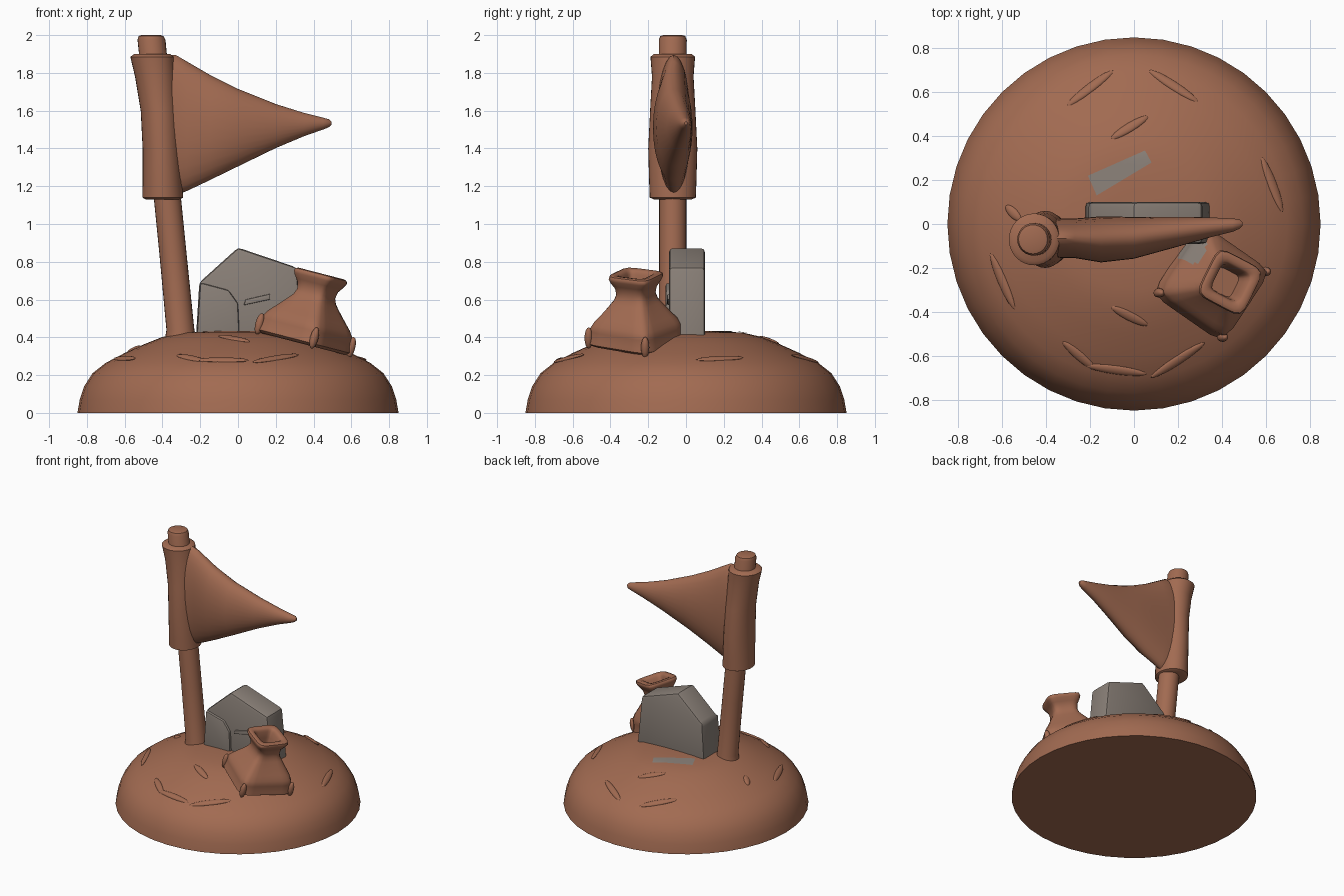
import bpy, bmesh, math
from mathutils import Vector, Matrix

if "Cube" in bpy.data.objects:
    bpy.data.objects.remove(bpy.data.objects["Cube"])


def material(name, rgb):
    m = bpy.data.materials.new(name)
    m.diffuse_color = (*rgb, 1)
    m.use_nodes = True
    m.node_tree.nodes["Principled BSDF"].inputs["Base Color"].default_value = m.diffuse_color
    return m


CLAY = material("clay_brown", (0.36, 0.146, 0.083))
STONE = material("stone_grey", (0.255, 0.217, 0.188))


def finish(name, bm, mats, angle=40):
    bmesh.ops.recalc_face_normals(bm, faces=bm.faces[:])
    me = bpy.data.meshes.new(name)
    bm.to_mesh(me)
    bm.free()
    ob = bpy.data.objects.new(name, me)
    bpy.context.collection.objects.link(ob)
    for m in mats:
        me.materials.append(m)
    bpy.ops.object.select_all(action='DESELECT')
    ob.select_set(True)
    bpy.context.view_layer.objects.active = ob
    bpy.ops.object.shade_smooth_by_angle(angle=math.radians(angle))
    return ob


def loft(rings):
    """Skin a list of equal-length point rings and cap both ends."""
    bm = bmesh.new()
    vs = [[bm.verts.new(p) for p in r] for r in rings]
    n = len(rings[0])
    for a, b in zip(vs, vs[1:]):
        for i in range(n):
            j = (i + 1) % n
            bm.faces.new((a[i], a[j], b[j], b[i]))
    bm.faces.new(vs[0])
    bm.faces.new(vs[-1])
    return bm


def circle(cx, cy, z, rx, ry=None, n=32):
    ry = ry or rx
    return [(cx + rx * math.cos(2 * math.pi * i / n),
             cy + ry * math.sin(2 * math.pi * i / n), z) for i in range(n)]


# Mound
PROFILE = [(0.85, 0), (0.838, 0.07), (0.815, 0.14), (0.77, 0.21), (0.7, 0.265), (0.6, 0.317),
           (0.5, 0.362), (0.4, 0.402), (0.3, 0.425), (0.15, 0.433), (0.01, 0.436)]


def ground(x, y):
    r = math.hypot(x, y)
    for (r1, z1), (r0, z0) in zip(PROFILE, PROFILE[1:]):
        if r >= r0:
            return z0 + (z1 - z0) * (r - r0) / (r1 - r0)
    return PROFILE[-1][1]


finish("mound", loft([circle(0, 0, z, r, n=40) for r, z in PROFILE]), [CLAY])

# Low ridges scattered on the mound: x, y, length, angle
RIDGES = [(-0.2, 0.62, 0.27, 42), (0.18, 0.63, 0.27, -37), (-0.02, 0.44, 0.2, 35),
          (0.63, 0.18, 0.27, -68), (-0.6, -0.26, 0.28, -67), (-0.55, 0.05, 0.1, -40),
          (-0.02, -0.42, 0.19, -30), (-0.25, -0.6, 0.2, -45), (-0.08, -0.665, 0.28, -8),
          (0.2, -0.62, 0.3, 37)]
bm = bmesh.new()
for x, y, length, ang in RIDGES:
    e = 0.02
    nrm = Vector((ground(x - e, y) - ground(x + e, y),
                  ground(x, y - e) - ground(x, y + e), 2 * e)).normalized()
    t = Vector((math.cos(math.radians(ang)), math.sin(math.radians(ang)), 0))
    t = (t - nrm * t.dot(nrm)).normalized()
    s = nrm.cross(t)
    rot = Matrix((t, s, nrm)).transposed().to_4x4()
    mat = (Matrix.Translation((x, y, ground(x, y) - 0.001)) @ rot
           @ Matrix.Diagonal((length / 2, 0.022, 0.011, 1)))
    bmesh.ops.create_uvsphere(bm, u_segments=16, v_segments=8, radius=1, matrix=mat)
finish("mound_ridges", bm, [CLAY])

# Grey patch lying on the mound behind the rock
corners = [Vector(c) for c in ((-0.17, 0.13), (0.08, 0.28), (0.05, 0.335), (-0.21, 0.22))]
bm = bmesh.new()
N = 6
grid = []
for i in range(N + 1):
    for j in range(N + 1):
        u, v = i / N, j / N
        p = corners[0].lerp(corners[1], u).lerp(corners[3].lerp(corners[2], u), v)
        grid.append(bm.verts.new((p.x, p.y, ground(p.x, p.y) + 0.004)))
for i in range(N):
    for j in range(N):
        k = i * (N + 1) + j
        bm.faces.new((grid[k], grid[k + N + 1], grid[k + N + 2], grid[k + 1]))
finish("ground_patch", bm, [STONE])

# Leaning pole
pole = [(-0.303, 0.38, 0.085), (-0.305, 0.44, 0.074), (-0.345, 0.85, 0.072), (-0.40, 1.4, 0.072),
        (-0.458, 1.975, 0.074), (-0.46, 1.995, 0.066), (-0.46, 2.0, 0.05)]
finish("flag_pole", loft([circle(x, -0.07, z, r, n=24) for x, z, r in pole]), [CLAY])

# Flag sleeve: centre x, z, radius x, radius y
sleeve = [(-0.398, 1.13, 0.09, 0.1), (-0.398, 1.14, 0.108, 0.122), (-0.4, 1.22, 0.105, 0.125),
          (-0.405, 1.4, 0.1, 0.13), (-0.415, 1.6, 0.1, 0.12), (-0.437, 1.78, 0.108, 0.11),
          (-0.455, 1.885, 0.115, 0.118), (-0.455, 1.9, 0.095, 0.1)]
finish("flag_sleeve", loft([circle(x, -0.07, z, rx, ry) for x, z, rx, ry in sleeve]), [CLAY])

# Pennant: x, low z, high z, centre y, half thickness
pennant = [(-0.40, 1.15, 1.89, -0.07, 0.09), (-0.33, 1.152, 1.895, -0.065, 0.09),
           (-0.27, 1.175, 1.86, -0.065, 0.09), (-0.15, 1.232, 1.79, -0.07, 0.105),
           (0, 1.305, 1.715, -0.063, 0.095), (0.2, 1.402, 1.635, -0.035, 0.068),
           (0.35, 1.465, 1.588, -0.015, 0.045), (0.45, 1.5, 1.563, -0.005, 0.03),
           (0.48, 1.512, 1.555, 0, 0.022), (0.495, 1.525, 1.542, 0, 0.008)]
rings = []
for x, lo, hi, yc, th in pennant:
    rings.append([(x, yc + th * math.cos(a), (lo + hi) / 2 + (hi - lo) / 2 * math.sin(a))
                  for a in (2 * math.pi * i / 28 for i in range(28))])
finish("flag_pennant", loft(rings), [CLAY])


# Rock slab with a raised lower corner
def slab(name, outline, y0, y1, bevel):
    bm = loft([[(x, y, z) for x, z in outline] for y in (y0, y1)])
    bmesh.ops.recalc_face_normals(bm, faces=bm.faces[:])
    bmesh.ops.bevel(bm, geom=bm.edges[:], offset=bevel, segments=2, profile=0.6,
                    affect='EDGES')
    return finish(name, bm, [STONE], 35)


slab("rock", [(-0.225, 0.36), (-0.205, 0.69), (0.0, 0.875), (0.31, 0.77), (0.35, 0.36)],
     -0.09, 0.1, 0.022)
slab("rock_corner", [(-0.222, 0.36), (-0.2, 0.69), (-0.05, 0.65), (0.0, 0.58), (0.01, 0.36)],
     -0.108, 0.0, 0.015)
slab("rock_ledge", [(0.03, 0.57), (0.04, 0.6), (0.17, 0.63), (0.17, 0.6)], -0.1, -0.05, 0.006)

# Tilted jar with squared body and flared mouth
TILT = Matrix.Translation((0.345, -0.265, 0.365)) @ Matrix.Rotation(math.radians(14.5), 4, 'Y')


def squared(z, corner, p, turn, n=32):
    a = corner / 2 ** (0.5 - 1 / p)
    out = []
    for i in range(n):
        t = 2 * math.pi * i / n
        r = a / (abs(math.cos(t)) ** p + abs(math.sin(t)) ** p) ** (1 / p)
        w = t + math.radians(turn)
        out.append(TILT @ Vector((r * math.cos(w), r * math.sin(w), z)))
    return out


# height, corner radius, squareness, turn
jar = [(0, 0.235, 9, -34), (0.015, 0.262, 9, -34), (0.06, 0.25, 9, -34), (0.1, 0.246, 9, -34),
       (0.13, 0.225, 8, -34), (0.17, 0.187, 7, -33), (0.21, 0.15, 6, -32), (0.245, 0.12, 5, -30),
       (0.275, 0.108, 4.5, -29), (0.31, 0.115, 5, -28), (0.345, 0.142, 6, -27),
       (0.365, 0.152, 6, -27), (0.38, 0.147, 6, -27), (0.385, 0.13, 6, -27),
       (0.38, 0.1, 6, -27), (0.36, 0.086, 6, -27), (0.27, 0.07, 6, -27)]
bm = loft([squared(*row) for row in jar])
bmesh.ops.subdivide_edges(bm, edges=bm.edges[:], cuts=1, use_grid_fill=True)
# Grey smudge on the side facing the rock
for f in bm.faces:
    c = f.calc_center_median()
    if math.hypot(c.x - 0.26, c.y + 0.11) < 0.07 and c.z > 0.42:
        f.material_index = 1
finish("jar", bm, [CLAY, STONE], 50)

# Knobs on the jar's lower corners
bm = bmesh.new()
for k in range(4):
    a = math.radians(11 + 90 * k)
    m = (TILT @ Matrix.Translation((0.255 * math.cos(a), 0.255 * math.sin(a), 0.045))
         @ Matrix.Diagonal((0.022, 0.022, 0.058, 1)))
    bmesh.ops.create_uvsphere(bm, u_segments=12, v_segments=8, radius=1, matrix=m)
finish("jar_corner_knobs", bm, [CLAY])
